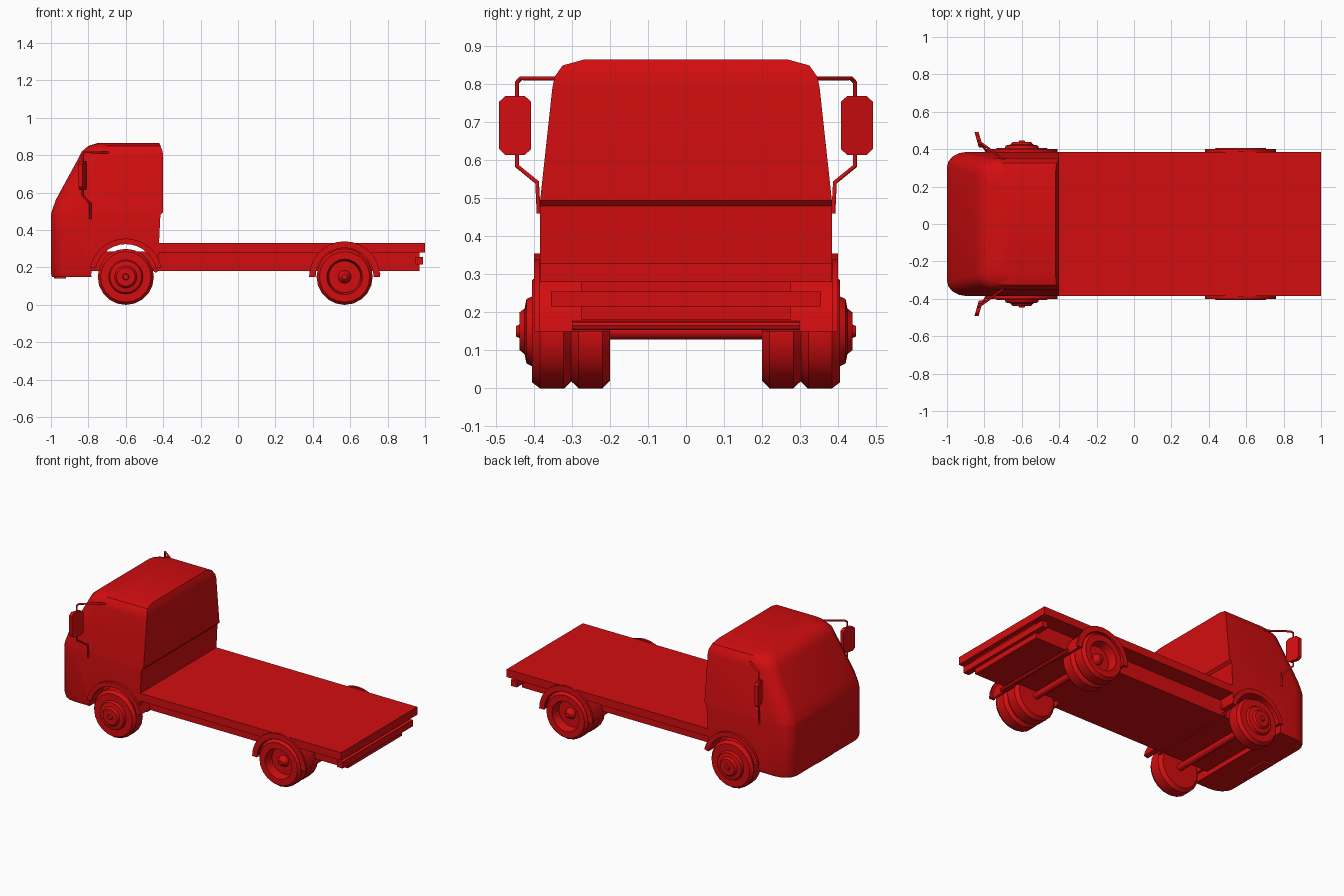
import bpy, bmesh, math
from mathutils import Vector

cube = bpy.data.objects.get("Cube")
if cube:
    bpy.data.objects.remove(cube, do_unlink=True)

red = bpy.data.materials.new("red paint")
red.use_nodes = True
red.diffuse_color = (0.65, 0.004, 0.005, 1)
red.node_tree.nodes["Principled BSDF"].inputs["Base Color"].default_value = red.diffuse_color

FRONT, REAR, AXLE_Z = -0.6, 0.57, 0.15


def finish(name, bm, angle=None):
    bmesh.ops.recalc_face_normals(bm, faces=bm.faces)
    mesh = bpy.data.meshes.new(name)
    bm.to_mesh(mesh)
    bm.free()
    ob = bpy.data.objects.new(name, mesh)
    bpy.context.collection.objects.link(ob)
    mesh.materials.append(red)
    if angle:
        smooth(ob, angle)
    return ob


def smooth(ob, angle):
    bpy.ops.object.select_all(action='DESELECT')
    ob.select_set(True)
    bpy.context.view_layer.objects.active = ob
    bpy.ops.object.shade_smooth_by_angle(angle=math.radians(angle))


def loft(name, rings, closed=False, angle=None):
    """Skin equal-length rings; cap the ends unless the loop is closed."""
    bm = bmesh.new()
    rows = [[bm.verts.new(p) for p in ring] for ring in rings]
    pairs = list(zip(rows, rows[1:])) + ([(rows[-1], rows[0])] if closed else [])
    for a, b in pairs:
        for i in range(len(a)):
            j = (i + 1) % len(a)
            bm.faces.new((a[i], a[j], b[j], b[i]))
    if not closed:
        bm.faces.new(rows[0])
        bm.faces.new(rows[-1])
    return finish(name, bm, angle)


def box(name, x, y, z):
    return loft(name, [[(x[0], y[0], h), (x[1], y[0], h), (x[1], y[1], h), (x[0], y[1], h)] for h in z])


def lathe(name, x, side, profile, n=20, z=AXLE_Z):
    """Revolve (radius, y) points about a crosswise axis."""
    rings = []
    for r, y in profile:
        rings.append([(x + r * math.sin(math.tau * i / n), side * y,
                       z + r * math.cos(math.tau * i / n)) for i in range(n)])
    return loft(name, rings, angle=35)


def fender(name, x, side, r, y, start, z):
    """Curved band over a wheel."""
    rings = []
    for i in range(15):
        a = math.radians(start + (180 - 2 * start) * i / 14)
        rings.append([(x + q * math.cos(a), side * w, z + q * math.sin(a))
                      for q, w in ((r[0], y[0]), (r[1], y[0]), (r[1], y[1]), (r[0], y[1]))])
    return loft(name, rings, angle=35)


def tube(name, points, radius=0.006):
    curve = bpy.data.curves.new(name, 'CURVE')
    curve.dimensions = '3D'
    curve.bevel_depth = radius
    curve.bevel_resolution = 1
    curve.use_fill_caps = True
    line = curve.splines.new('POLY')
    line.points.add(len(points) - 1)
    for p, co in zip(line.points, points):
        p.co = (*co, 1)
    ob = bpy.data.objects.new(name, curve)
    bpy.context.collection.objects.link(ob)
    curve.materials.append(red)


# Cab: rounded front corners, square back
def cab_ring(z, front, back, half, corner=0.08):
    arc = [math.radians(a) for a in (0, 22, 45, 68, 90)]
    left = [(front + 1.3 * corner * (1 - math.sin(a)), half - corner * (1 - math.cos(a)), z) for a in arc]
    return [(back, half, z)] + left + [(x, -y, z) for x, y, z in reversed(left)] + [(back, -half, z)]


cab = loft("cab", [cab_ring(*s) for s in (
    (0.15, -0.995, -0.43, 0.38), (0.17, -1.0, -0.43, 0.385), (0.48, -1.0, -0.415, 0.385),
    (0.495, -0.997, -0.4, 0.384), (0.56, -0.975, -0.4, 0.377), (0.79, -0.85, -0.4, 0.352),
    (0.82, -0.835, -0.403, 0.346), (0.85, -0.8, -0.414, 0.325), (0.865, -0.75, -0.42, 0.27))])

# Wheel arches through the cab
cutter = lathe("arch_cutter", FRONT, 1, [(0.185, -0.6), (0.185, 0.6)], 32, 0.16)
cut = cab.modifiers.new("wheel arch", 'BOOLEAN')
cut.operation = 'DIFFERENCE'
cut.solver = 'EXACT'
cut.object = cutter
bpy.context.view_layer.objects.active = cab
bpy.ops.object.modifier_apply(modifier=cut.name)
bpy.data.objects.remove(cutter, do_unlink=True)
smooth(cab, 32)

# Bed, chassis and bumper
box("flat_bed", (-0.43, 1.0), (-0.385, 0.385), (0.28, 0.33))
box("chassis", (-0.93, 0.97), (-0.275, 0.275), (0.18, 0.285))
box("rear_bumper", (0.95, 0.99), (-0.355, 0.355), (0.215, 0.255))
box("front_tow_plate", (-0.985, -0.92), (-0.075, 0.075), (0.14, 0.18))

# Axles and the cross bars behind them
for label, x, bar_x, bar_z in (("front", FRONT, -0.44, 0.185), ("rear", REAR, 0.75, 0.165)):
    lathe(label + "_axle", x, 1, [(0.022, -0.31), (0.022, 0.31)], 12)
    lathe(label + "_cross_bar", bar_x, 1, [(0.012, -0.3), (0.012, 0.3)], 8, bar_z)

for label, s in (("left", -1), ("right", 1)):
    label = "right" if s < 0 else "left"
    # Front wheel with domed hub
    lathe(label + "_front_wheel", FRONT, s, [
        (0.09, 0.3), (0.13, 0.3), (0.15, 0.32), (0.15, 0.385), (0.135, 0.405), (0.092, 0.405),
        (0.085, 0.42), (0.06, 0.425), (0.05, 0.438), (0.018, 0.438), (0.014, 0.447)])
    # Dual rear wheels with a dished rim
    lathe(label + "_rear_inner_wheel", REAR, s, [
        (0.09, 0.2), (0.13, 0.2), (0.15, 0.22), (0.15, 0.283), (0.13, 0.304)])
    lathe(label + "_rear_outer_wheel", REAR, s, [
        (0.13, 0.302), (0.15, 0.322), (0.15, 0.385), (0.135, 0.405), (0.095, 0.405),
        (0.085, 0.35), (0.035, 0.35), (0.02, 0.38), (0.014, 0.385)])

    # Fenders
    fender(label + "_front_fender", FRONT, s, (0.165, 0.195), (0.3, 0.4), 12, 0.16)
    fender(label + "_rear_fender", REAR, s, (0.16, 0.175), (0.2, 0.39), 0, AXLE_Z)
    fender(label + "_rear_fender_lip", REAR, s, (0.155, 0.19), (0.386, 0.4), 0, AXLE_Z)

    # Mirror: chamfered plate, turned slightly
    outline = []
    for u, v in ((-1, -0.8), (-0.6, -1), (0.6, -1), (1, -0.8), (1, 0.8), (0.6, 1), (-0.6, 1), (-1, 0.8)):
        outline.append(Vector((-0.83 - 0.012 * u, s * (0.45 + 0.042 * u), 0.692 + 0.078 * v)))
    depth = Vector((0.011, 0, 0))
    loft(label + "_mirror", [[p - depth for p in outline], [p + depth for p in outline]])

    # Mirror brackets
    tube(label + "_mirror_upper_arm", [
        (-0.69, s * 0.34, 0.815), (-0.82, s * 0.435, 0.816), (-0.83, s * 0.445, 0.805), (-0.83, s * 0.445, 0.75)])
    tube(label + "_mirror_lower_arm", [
        (-0.83, s * 0.445, 0.63), (-0.83, s * 0.445, 0.585), (-0.79, s * 0.392, 0.542), (-0.79, s * 0.388, 0.46)])
